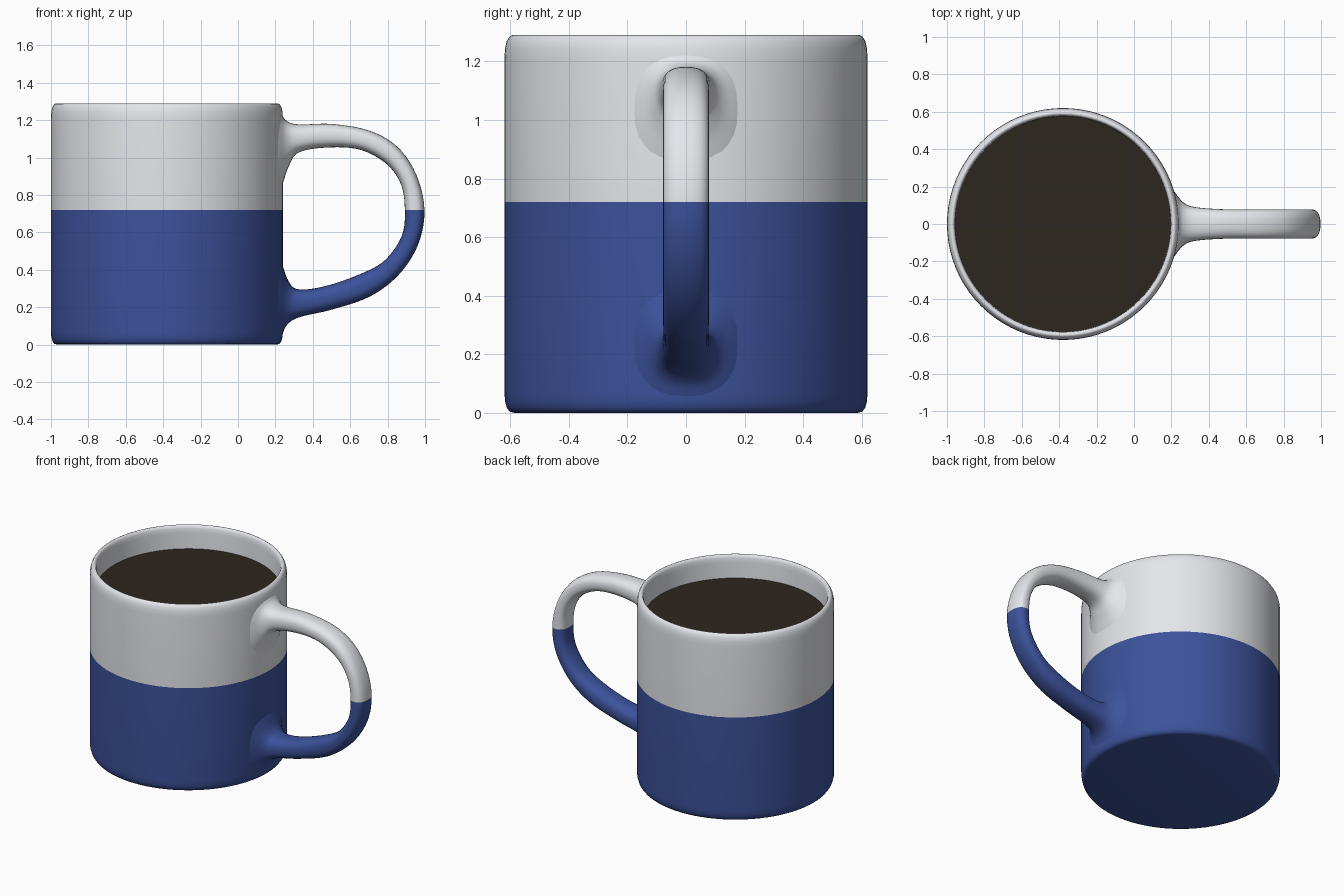
import bpy, bmesh, math
from mathutils import Vector

if "Cube" in bpy.data.objects:
    bpy.data.objects.remove(bpy.data.objects["Cube"])

CX, R, SPLIT = -0.38, 0.62, 0.72


def material(name, rgb):
    m = bpy.data.materials.new(name)
    m.diffuse_color = (*rgb, 1)
    m.use_nodes = True
    m.node_tree.nodes["Principled BSDF"].inputs["Base Color"].default_value = m.diffuse_color
    return m


white = material("white_glaze", (0.78, 0.79, 0.83))
blue = material("blue_glaze", (0.045, 0.085, 0.33))
brown = material("coffee_brown", (0.027, 0.019, 0.014))


def finish(name, bm, mats, is_blue=None):
    # Cut at the glaze line and colour the lower faces
    if is_blue:
        bmesh.ops.bisect_plane(bm, geom=bm.verts[:] + bm.edges[:] + bm.faces[:],
                               plane_co=(0, 0, SPLIT), plane_no=(0, 0, 1))
        for f in bm.faces:
            f.material_index = int(is_blue(f.calc_center_median()))
    bmesh.ops.recalc_face_normals(bm, faces=bm.faces[:])
    me = bpy.data.meshes.new(name)
    bm.to_mesh(me)
    bm.free()
    for m in mats:
        me.materials.append(m)
    ob = bpy.data.objects.new(name, me)
    bpy.context.collection.objects.link(ob)
    bpy.ops.object.select_all(action='DESELECT')
    ob.select_set(True)
    bpy.context.view_layer.objects.active = ob
    bpy.ops.object.shade_smooth_by_angle(angle=math.radians(50))
    return ob


def skin(bm, rings):
    rows = [[bm.verts.new(p) for p in ring] for ring in rings]
    n = len(rows[0])
    for a, b in zip(rows, rows[1:]):
        for i in range(n):
            j = (i + 1) % n
            bm.faces.new((a[i], a[j], b[j], b[i]))
    return rows


def circle(r, z, n=80):
    return [(CX + r * math.cos(2 * math.pi * i / n),
             r * math.sin(2 * math.pi * i / n), z) for i in range(n)]


# Hollow cup: outer wall, rounded rim, inner wall and floor
profile = [(0.585, 0), (0.602, 0.004), (0.612, 0.018), (0.618, 0.04), (R, 0.07),
           (R, 1.21), (0.618, 1.245), (0.612, 1.27), (0.602, 1.286), (0.593, 1.29),
           (0.584, 1.286), (0.578, 1.27), (0.575, 1.24), (0.575, 0.1), (0.54, 0.06)]
bm = bmesh.new()
rows = skin(bm, [circle(r, z) for r, z in profile])
bm.faces.new(rows[0])
bm.faces.new(rows[-1])
finish("cup", bm, [white, blue],
       lambda c: c.z < SPLIT and (math.hypot(c.x - CX, c.y) > 0.59 or c.z < 0.03))

# Coffee surface
bm = bmesh.new()
bm.faces.new([bm.verts.new(p) for p in circle(0.576, 1.13)])
coffee = finish("coffee", bm, [brown])
if coffee.data.polygons[0].normal.z < 0:
    coffee.data.flip_normals()

# Handle stations: outer x, z, inner x, z, half width
stations = [(0.237, 1.23, 0.237, 0.84, 0.19), (0.265, 1.195, 0.275, 0.955, 0.12),
            (0.33, 1.177, 0.33, 1.03, 0.09), (0.50, 1.18, 0.50, 1.055, 0.078),
            (0.70, 1.145, 0.66, 1.04, 0.078), (0.85, 1.06, 0.795, 0.965, 0.078),
            (0.953, 0.91, 0.872, 0.855, 0.078), (0.997, 0.72, 0.892, 0.72, 0.078),
            (0.963, 0.535, 0.876, 0.583, 0.078), (0.86, 0.374, 0.787, 0.453, 0.078),
            (0.705, 0.257, 0.66, 0.38, 0.078), (0.50, 0.187, 0.475, 0.315, 0.078),
            (0.33, 0.147, 0.33, 0.295, 0.09), (0.265, 0.105, 0.275, 0.335, 0.12),
            (0.237, 0.04, 0.237, 0.44, 0.19)]


def spline(pts, steps=5):
    # Catmull-Rom interpolation between stations
    P = [Vector(p) for p in pts]
    P = [P[0] * 2 - P[1]] + P + [P[-1] * 2 - P[-2]]
    out = []
    for a, b, c, d in zip(P, P[1:], P[2:], P[3:]):
        for k in range(steps):
            t = k / steps
            out.append(0.5 * (2 * b + (c - a) * t + (2 * a - 5 * b + 4 * c - d) * t * t
                              + (3 * b - a - 3 * c + d) * t ** 3))
    return out + [P[-2]]


def section(s, n=28):
    ox, oz, ix, iz, hw = s
    ring = []
    for i in range(n):
        t = 2 * math.pi * i / n
        c, q = (math.copysign(abs(v) ** 0.8, v) for v in (math.cos(t), math.sin(t)))
        y = hw * q
        x = (ox + ix) / 2 + (ox - ix) / 2 * c
        z = (oz + iz) / 2 + (oz - iz) / 2 * c
        # Wrap the flared roots around the cup wall
        wrap = max(0, min(1, (0.34 - x) / 0.1))
        x -= wrap * (R - math.sqrt(R * R - y * y) + 0.004)
        ring.append((x, y, z))
    return ring


bm = bmesh.new()
skin(bm, [section(s) for s in spline(stations)])
finish("handle", bm, [white, blue], lambda c: c.z < SPLIT)
